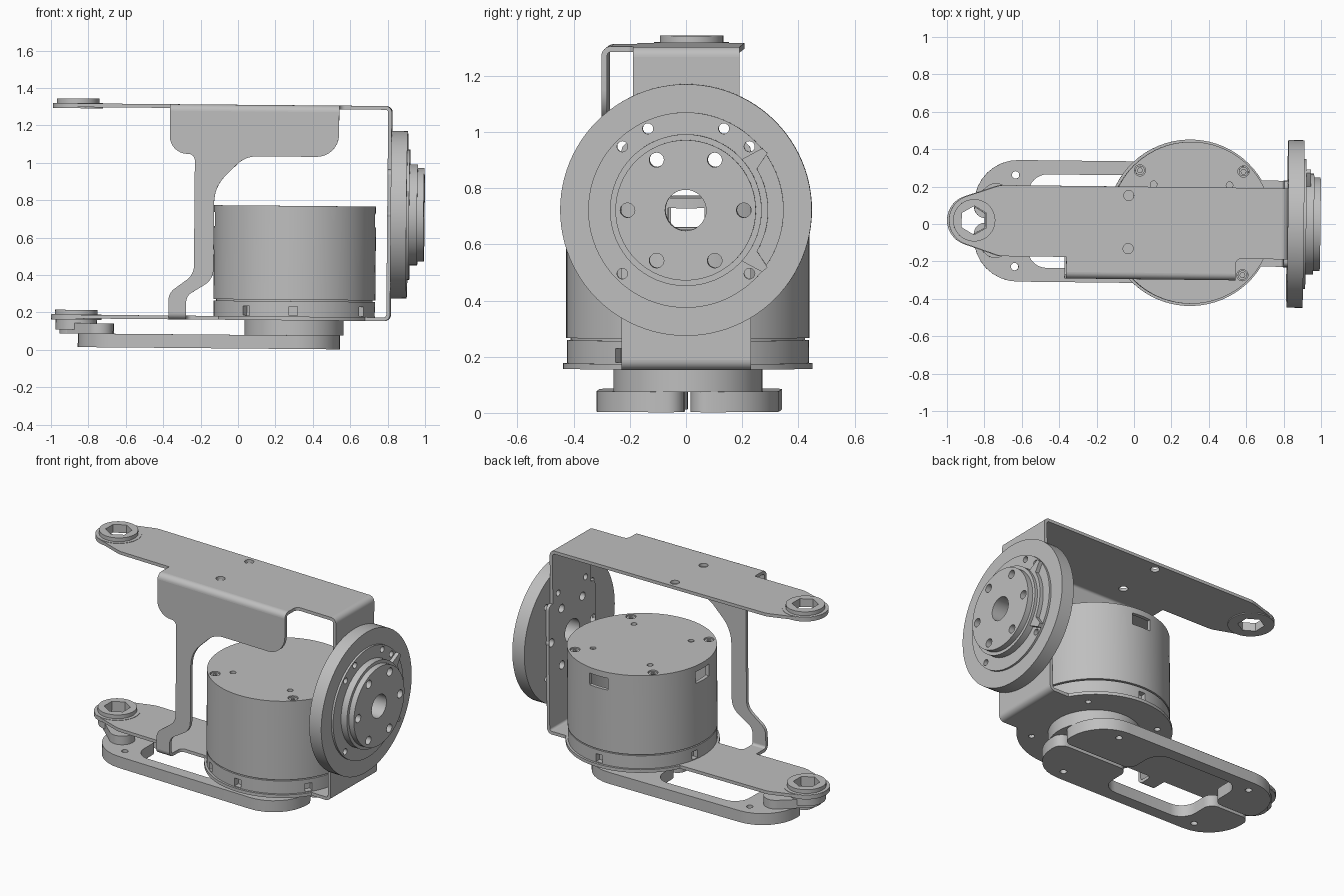
import bpy
import math
from math import cos, sin, radians as rad
from mathutils import Matrix, Vector

if "Cube" in bpy.data.objects:
    bpy.data.objects.remove(bpy.data.objects["Cube"])

metal = bpy.data.materials.new("light grey metal")
metal.use_nodes = True
GREY = (0.52, 0.52, 0.52, 1)
metal.diffuse_color = GREY
metal.node_tree.nodes["Principled BSDF"].inputs["Base Color"].default_value = GREY

# The assembly sits with a slight pitch and yaw
POSE = (Matrix.Translation((0, 0.01, 0.7)) @ Matrix.Rotation(rad(-0.65), 4, 'Z')
        @ Matrix.Rotation(rad(0.5), 4, 'Y') @ Matrix.Translation((0, 0, -0.7)))
# Extrusion frames: outline axes u, v and depth axis w (depth is -y for 'Y')
FRAMES = {
    'Z': Matrix.Identity(4),
    'X': Matrix(((0, 0, 1, 0), (1, 0, 0, 0), (0, 1, 0, 0), (0, 0, 0, 1))),
    'Y': Matrix(((1, 0, 0, 0), (0, 0, -1, 0), (0, 1, 0, 0), (0, 0, 0, 1))),
}


def arc(cx, cy, r, a0, a1, n=24):
    return [(cx + r * cos(rad(a0 + (a1 - a0) * i / n)),
             cy + r * sin(rad(a0 + (a1 - a0) * i / n))) for i in range(n + 1)]


def circle(cx, cy, r, n=32):
    return arc(cx, cy, r, 0, 360, n)[:-1]


def sharp(points):
    return [(x, y, 0) for x, y in points]


def rounded(corners):
    """Polygon from (x, y, fillet radius) corners."""
    out = []
    for i, (x, y, r) in enumerate(corners):
        p = Vector((x, y))
        if not r:
            out.append((x, y))
            continue
        a = (Vector(corners[i - 1][:2]) - p).normalized()
        b = (Vector(corners[(i + 1) % len(corners)][:2]) - p).normalized()
        half = a.angle(b) / 2
        c = p + (a + b).normalized() * (r / sin(half))
        s, e = p + a * (r / math.tan(half)) - c, p + b * (r / math.tan(half)) - c
        a0 = math.atan2(s.y, s.x)
        d = (math.atan2(e.y, e.x) - a0 + math.pi) % (2 * math.pi) - math.pi
        out += arc(c.x, c.y, r, math.degrees(a0), math.degrees(a0 + d), 8)
    return out


def baked(ob):
    """Replace an object's mesh by its modified result."""
    me = bpy.data.meshes.new_from_object(ob.evaluated_get(bpy.context.evaluated_depsgraph_get()))
    ob.modifiers.clear()
    ob.data = me


def prism(name, outline, w0, w1, holes=(), axis='Z'):
    """Extrude a flat outline with holes from w0 to w1."""
    cu = bpy.data.curves.new(name, 'CURVE')
    cu.dimensions, cu.fill_mode, cu.extrude = '2D', 'BOTH', (w1 - w0) / 2
    for loop in [outline, *holes]:
        sp = cu.splines.new('POLY')
        sp.points.add(len(loop) - 1)
        for pt, (u, v) in zip(sp.points, loop):
            pt.co = (u, v, 0, 1)
        sp.use_cyclic_u = True
    tmp = bpy.data.objects.new(name, cu)
    bpy.context.collection.objects.link(tmp)
    dg = bpy.context.evaluated_depsgraph_get()
    me = bpy.data.meshes.new_from_object(tmp.evaluated_get(dg))
    bpy.data.objects.remove(tmp)
    bpy.data.curves.remove(cu)
    me.transform(POSE @ FRAMES[axis] @ Matrix.Translation((0, 0, (w0 + w1) / 2)))
    me.materials.clear()
    me.materials.append(metal)
    ob = bpy.data.objects.new(name, me)
    bpy.context.collection.objects.link(ob)
    # Weld the caps to the walls
    ob.modifiers.new("weld", 'WELD').merge_threshold = 0.0002
    baked(ob)
    return ob


def bend(name, cu, cv, a0, w0, w1, axis, r=0.035, t=0.02):
    """Quarter-round sheet fold."""
    prism(name, arc(cu, cv, r, a0, a0 + 90, 8) + arc(cu, cv, r - t, a0 + 90, a0, 8), w0, w1, axis=axis)


MX = 0.305             # motor axis
RX = -0.86             # pivot ring axis
ring_hole = circle(RX, 0, 0.085)
nose = sharp(arc(RX, 0, 0.135, 108, 252))

# Bracket: top plate, bottom plate, end web and folds
prism("top_plate", rounded(nose + [
    (-0.72, -0.19, 0.12), (-0.365, -0.19, 0), (-0.365, -0.27, 0), (0.54, -0.27, 0),
    (0.54, -0.19, 0.03), (0.785, -0.19, 0), (0.785, 0.19, 0), (-0.72, 0.19, 0.12)]),
    1.29, 1.31, [ring_hole, circle(-0.035, 0.142, 0.027), circle(-0.035, -0.142, 0.027)])
prism("bottom_plate", rounded(
    nose + [(-0.72, -0.19, 0.12), (-0.365, -0.19, 0), (-0.365, -0.27, 0), (-0.27, -0.27, 0),
            (-0.27, -0.19, 0.03)]
    + sharp(arc(MX, 0, 0.445, 205.3, 328.9) + [(0.785, -0.23), (0.785, 0.23)]
            + arc(MX, 0, 0.445, 31.1, 154.7)) + [(-0.72, 0.19, 0.12)]),
    0.16, 0.18, [ring_hole] + [circle(MX + 0.36 * cos(rad(a)), 0.36 * sin(rad(a)), 0.018, 16)
                               for a in range(45, 360, 90)])
bend("top_fold", 0.785, 1.275, 0, -0.19, 0.19, 'Y')
bend("bottom_fold", 0.785, 0.195, 270, -0.23, 0.23, 'Y')

# Hole patterns shared by web and joint disc
DZ = 0.73


def polar(r, a):
    return (r * cos(rad(a)), DZ + r * sin(rad(a)))


bore = circle(0, DZ, 0.073)
inner_bolts = [circle(*polar(0.207, a), 0.026, 20) for a in range(0, 360, 60)]
outer_bolts = [circle(*polar(0.32, a), 0.019, 16) for a in (45, 65, 115, 135, 225, 315)]
prism("end_web", rounded([(-0.23, 0.195, 0), (0.23, 0.195, 0), (0.23, 0.97, 0.03), (0.19, 0.97, 0),
                          (0.19, 1.275, 0), (-0.19, 1.275, 0), (-0.19, 0.97, 0), (-0.23, 0.97, 0.03)]),
      0.80, 0.82, [bore] + inner_bolts + outer_bolts[1:3], 'X')

# Side strut with folds onto both plates
prism("side_strut", rounded([
    (-0.365, 1.275, 0), (-0.365, 1.045, 0.095), (-0.23, 1.045, 0.035), (-0.23, 0.40, 0.09),
    (-0.365, 0.30, 0.08), (-0.365, 0.195, 0), (-0.27, 0.195, 0), (-0.27, 0.285, 0.06),
    (-0.125, 0.375, 0.1), (-0.125, 0.87, 0.2), (0.04, 1.035, 0.15), (0.54, 1.035, 0.12),
    (0.54, 1.275, 0)]), 0.285, 0.305, axis='Y')
bend("strut_top_fold", -0.27, 1.275, 90, -0.365, 0.54, 'X')
bend("strut_bottom_fold", -0.27, 0.195, 180, -0.365, -0.27, 'X')

# Joint disc: stepped round plates on the web
all_bolts = [bore] + inner_bolts + outer_bolts
prism("joint_disc", circle(0, DZ, 0.448, 96), 0.82, 0.905, all_bolts, 'X')
prism("joint_step", circle(0, DZ, 0.348, 80), 0.905, 0.918, all_bolts, 'X')
prism("joint_collar", circle(0, DZ, 0.27, 64), 0.918, 0.96, [bore] + inner_bolts, 'X')
prism("joint_face", circle(0, DZ, 0.25, 64), 0.96, 0.995, [bore] + inner_bolts, 'X')

# Stop tab with an ear at each end
prism("joint_stop", arc(0, DZ, 0.293, -30, 30) + [polar(0.355, 35), polar(0.35, 39), polar(0.275, 42)]
      + arc(0, DZ, 0.25, 42, -42) + [polar(0.275, -42), polar(0.35, -39), polar(0.355, -35)],
      0.918, 0.942, axis='X')

# Motor: hollow can with windows, lid and notched base ring
can = prism("motor_can", circle(MX, 0, 0.433, 96), 0.27, 0.757, [circle(MX, 0, 0.41, 96)])
base = prism("motor_base_ring", circle(MX, 0, 0.431, 96), 0.18, 0.262, [circle(MX, 0, 0.38, 64)])


def cut_slots(target, angles, width, z0, z1):
    for a in angles:
        d, s = Vector((cos(rad(a)), sin(rad(a)))), Vector((-sin(rad(a)), cos(rad(a)))) * width / 2
        near, far = Vector((MX, 0)) + d * 0.395, Vector((MX, 0)) + d * 0.5
        cutter = prism("slot_cutter", [near - s, far - s, far + s, near + s], z0, z1)
        mod = target.modifiers.new("slot", 'BOOLEAN')
        mod.operation, mod.object, mod.solver = 'DIFFERENCE', cutter, 'EXACT'
        baked(target)
        bpy.data.objects.remove(cutter)


cut_slots(can, (0, 90, 180), 0.13, 0.66, 0.735)
cut_slots(base, (-126, -90, -33, 0, 90, 170), 0.045, 0.185, 0.235)
prism("motor_groove", circle(MX, 0, 0.418, 80), 0.255, 0.275)

diagonals = [(sx, sy) for sx in (-1, 1) for sy in (-1, 1)]
prism("motor_lid", circle(MX, 0, 0.433, 96), 0.757, 0.772,
      [circle(MX + sx * 0.277, sy * 0.277, 0.03, 20) for sx, sy in diagonals]
      + [circle(MX + sx * 0.203, sy * 0.203, 0.018, 16) for sx, sy in diagonals])
for sx, sy in diagonals:
    x, y = MX + sx * 0.277, sy * 0.277
    prism("lid_screw", circle(x, y, 0.025, 20), 0.73, 0.766, [circle(x, y, 0.014, 6)])

# Output hub under the bottom plate
prism("output_hub", circle(MX, 0, 0.265, 64), 0.08, 0.16)

# Pivot bushings with hexagonal bores
hexagon = arc(RX, 0, 0.077, 30, 390, 6)[:-1]
for label, z in (("top", 1.29), ("bottom", 0.16)):
    prism(label + "_bushing_flange", circle(RX, 0, 0.134, 48), z - 0.006, z + 0.022, [hexagon])
    prism(label + "_bushing", circle(RX, 0, 0.113, 48), z + 0.022, z + 0.046, [hexagon])

# Crank under the lower bushing
prism("crank_hub", circle(RX, 0, 0.11, 40), 0.1, 0.155, [hexagon])

# Mirrored pair of links with a crank arm each
for side, s in (("left", 1), ("right", -1)):
    outline = rounded([
        (-0.85, 0.012, 0.06), (-0.85, 0.325, 0.235), (0.55, 0.325, 0.235), (0.55, 0.012, 0.06),
        (0.05, 0.012, 0.06), (0.05, 0.25, 0.1), (-0.56, 0.25, 0.1), (-0.56, 0.012, 0.06)])
    holes = [circle(-0.63, 0.245, 0.02, 16), circle(0.33, 0.25, 0.02, 16)]
    prism(side + "_link", [(x, y * s) for x, y in outline], 0.007, 0.08,
          [[(x, y * s) for x, y in h] for h in holes])
    arm = arc(-0.735, 0.125, 0.075, -40, 140, 16) + arc(RX, 0, 0.09, 140, 320, 16)
    prism(side + "_crank_arm", [(x, y * s) for x, y in arm], 0.08, 0.135, [hexagon])

# Smooth round walls, crisp edges
bpy.ops.object.select_all(action='DESELECT')
for ob in bpy.context.collection.objects:
    if ob.type == 'MESH':
        ob.select_set(True)
        bpy.context.view_layer.objects.active = ob
bpy.ops.object.shade_smooth_by_angle(angle=rad(30))
